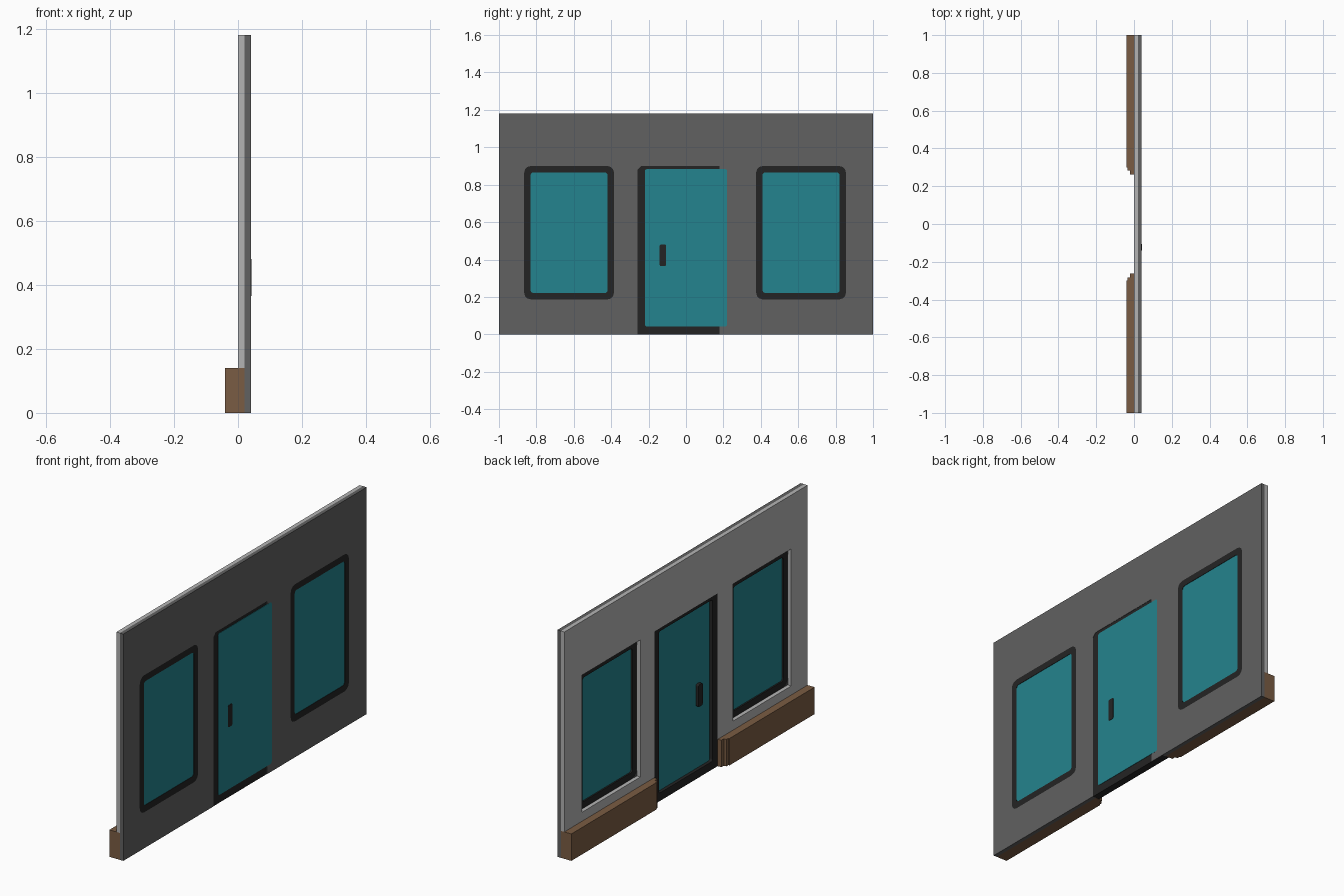
import bpy, bmesh, math
from mathutils import Matrix

if "Cube" in bpy.data.objects:
    bpy.data.objects.remove(bpy.data.objects["Cube"])


def material(name, hex_value):
    srgb = [((hex_value >> s) & 255) / 255 for s in (16, 8, 0)]
    lin = [c / 12.92 if c <= 0.04045 else ((c + 0.055) / 1.055) ** 2.4 for c in srgb]
    m = bpy.data.materials.new(name)
    m.diffuse_color = (*lin, 1)
    m.use_nodes = True
    m.node_tree.nodes["Principled BSDF"].inputs["Base Color"].default_value = m.diffuse_color
    return m


dark_grey = material("dark grey", 0x616161)
light_grey = material("light grey", 0xB4B4B4)
black = material("black trim", 0x242424)
teal = material("teal glass", 0x24848E)
brown = material("brown wood", 0x7A5C43)

# local x, y, z of a flat outline become world y, z, x
TO_WALL = Matrix(((0, 0, 1, 0), (1, 0, 0, 0), (0, 1, 0, 0), (0, 0, 0, 1)))


def rect(y0, y1, z0, z1, r=0.0):
    """Rectangle outline with optional rounded corners."""
    if r == 0:
        return [(y0, z0), (y1, z0), (y1, z1), (y0, z1)]
    pts = []
    centres = [(y1 - r, z1 - r), (y0 + r, z1 - r), (y0 + r, z0 + r), (y1 - r, z0 + r)]
    for i, (cy, cz) in enumerate(centres):
        for k in range(4):
            a = math.radians(90 * i + 30 * k)
            pts.append((cy + r * math.cos(a), cz + r * math.sin(a)))
    return pts


def slab(name, x0, x1, mat, *outlines):
    """Extrude an outline, with further outlines as holes, from x0 to x1."""
    cu = bpy.data.curves.new(name, "CURVE")
    cu.dimensions = "2D"
    cu.fill_mode = "BOTH"
    cu.extrude = (x1 - x0) / 2
    for pts in outlines:
        sp = cu.splines.new("POLY")
        sp.points.add(len(pts) - 1)
        for p, (a, b) in zip(sp.points, pts):
            p.co = (a, b, 0, 1)
        sp.use_cyclic_u = True
    tmp = bpy.data.objects.new(name + "_outline", cu)
    bpy.context.collection.objects.link(tmp)
    dg = bpy.context.evaluated_depsgraph_get()
    me = bpy.data.meshes.new_from_object(tmp.evaluated_get(dg))
    bpy.data.objects.remove(tmp)
    me.transform(Matrix.Translation(((x0 + x1) / 2, 0, 0)) @ TO_WALL)
    bm = bmesh.new()
    bm.from_mesh(me)
    bmesh.ops.remove_doubles(bm, verts=bm.verts, dist=1e-5)
    bmesh.ops.recalc_face_normals(bm, faces=bm.faces)
    for f in bm.faces:
        f.smooth = False
    bm.to_mesh(me)
    bm.free()
    me.materials.clear()
    me.materials.append(mat)
    ob = bpy.data.objects.new(name, me)
    bpy.context.collection.objects.link(ob)
    return ob


def prism(name, pts, height, mat):
    """Extrude a floor outline upwards from z = 0."""
    bm = bmesh.new()
    face = bm.faces.new([bm.verts.new((x, y, 0)) for x, y in pts])
    ext = bmesh.ops.extrude_face_region(bm, geom=[face])["geom"]
    for v in ext:
        if isinstance(v, bmesh.types.BMVert):
            v.co.z = height
    bmesh.ops.recalc_face_normals(bm, faces=bm.faces)
    me = bpy.data.meshes.new(name)
    bm.to_mesh(me)
    bm.free()
    me.materials.append(mat)
    bpy.context.collection.objects.link(bpy.data.objects.new(name, me))


H, DOOR_TOP, BASE = 1.18, 0.90, 0.14
WINDOWS = {"left": (-0.865, -0.385), "right": (0.375, 0.855)}
Z0, Z1 = 0.187, 0.90

# outer wall skin, with the doorway reaching the floor
outer = [(-1, 0), (-0.26, 0), (-0.26, DOOR_TOP - 0.02), (-0.24, DOOR_TOP),
         (0.18, DOOR_TOP), (0.18, 0), (1, 0), (1, H), (-1, H)]
slab("outer_wall", 0.02, 0.04, dark_grey, outer,
     *[rect(a, b, Z0, Z1, 0.035) for a, b in WINDOWS.values()])

# inner wall lining, resting on the skirting
inner = [(-1, BASE), (-0.26, BASE), (-0.26, DOOR_TOP), (0.26, DOOR_TOP),
         (0.26, BASE), (1, BASE), (1, H), (-1, H)]
slab("inner_wall", 0.0, 0.02, light_grey, inner,
     *[rect(a, b, Z0, Z1) for a, b in WINDOWS.values()])

# windows
for side, (a, b) in WINDOWS.items():
    t = 0.034
    slab(side + "_window_frame", 0.021, 0.04, black, rect(a, b, Z0, Z1, 0.035),
         rect(a + t, b - t, Z0 + t, Z1 - t, 0.015))
    slab(side + "_window_glass", 0.029, 0.038, teal,
         rect(a + t, b - t, Z0 + t, Z1 - t, 0.015))

# door frame, leaf and handle
slab("door_frame", 0.001, 0.0385, black, rect(-0.26, 0.26, 0, DOOR_TOP, 0),
     rect(-0.22, 0.22, 0.042, 0.883, 0.01))
slab("door", 0.018, 0.0405, teal, rect(-0.22, 0.22, 0.042, 0.883, 0.01))
slab("door_handle", 0.002, 0.042, black, rect(-0.141, -0.106, 0.365, 0.48, 0.008))

# skirting boards with stepped ends beside the door
for name, s in (("left_skirting", -1), ("right_skirting", 1)):
    profile = [(0.02, 1), (-0.04, 1), (-0.04, 0.30), (-0.034, 0.30), (-0.034, 0.283),
               (-0.02, 0.283), (-0.02, 0.262), (0.02, 0.262)]
    prism(name, [(x, s * y) for x, y in profile], BASE, brown)
